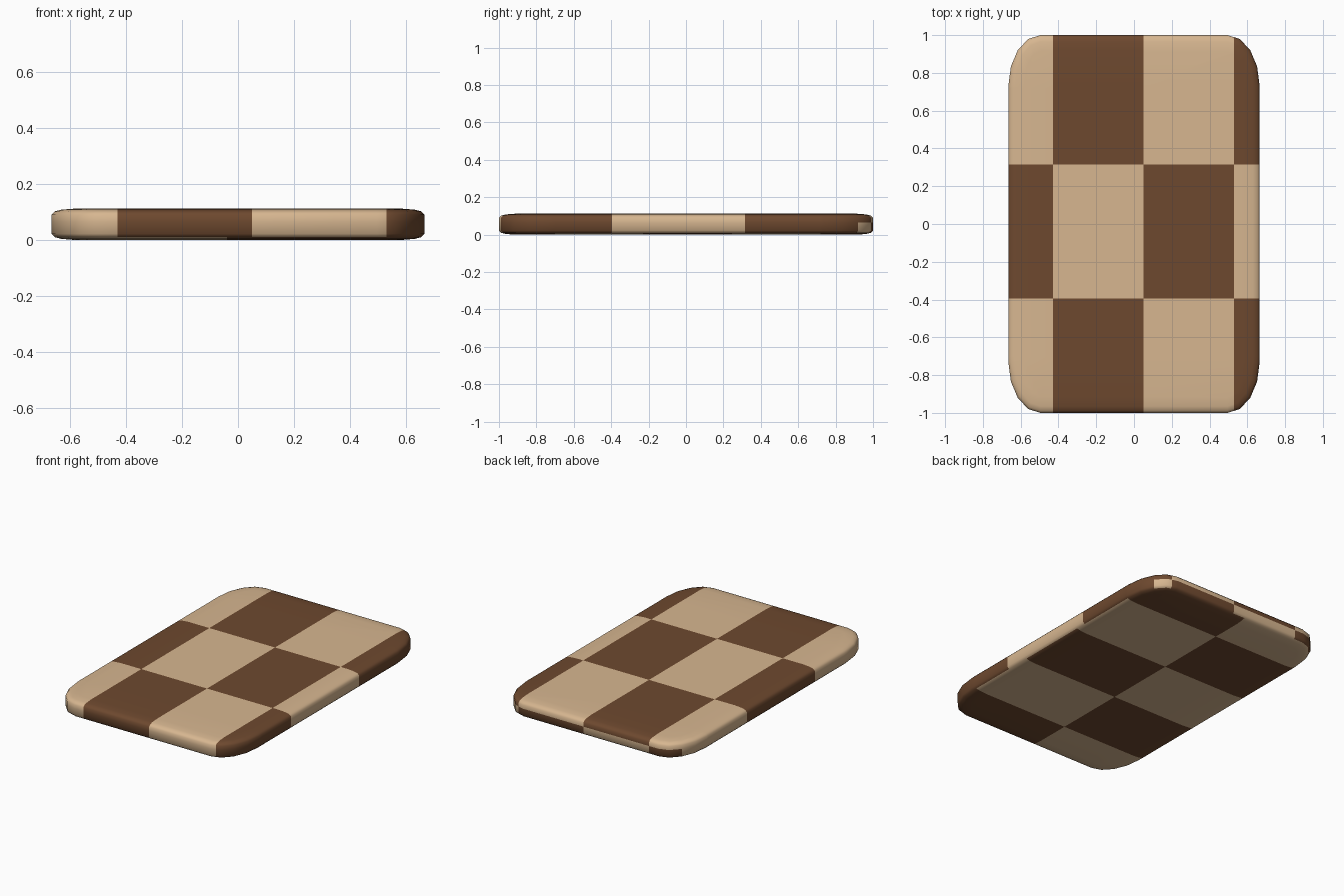
import bpy, bmesh, math
from mathutils import Vector

if "Cube" in bpy.data.objects:
    bpy.data.objects.remove(bpy.data.objects["Cube"])

HX, HY = 0.665, 1.0          # half width, half length
RX, RY = 0.17, 0.27          # corner radii
SEG = 4                      # segments per corner


def material(name, color):
    m = bpy.data.materials.new(name)
    m.diffuse_color = (*color, 1)
    m.use_nodes = True
    m.node_tree.nodes["Principled BSDF"].inputs["Base Color"].default_value = m.diffuse_color
    return m


# outline of the rounded slab, moved inwards by d
def outline(d, z):
    pts = []
    for sx, sy, start in ((1, 1, 0), (-1, 1, 90), (-1, -1, 180), (1, -1, 270)):
        for i in range(SEG + 1):
            a = math.radians(start + 90 * i / SEG)
            pts.append((sx * (HX - RX) + (RX - d) * math.cos(a),
                        sy * (HY - RY) + (RY - d) * math.sin(a), z))
    return pts


# softly rounded edge: (inset, height) from bottom to top
profile = [(0.085, 0.0), (0.035, 0.004), (0.012, 0.01), (0, 0.022),
           (0, 0.09), (0.012, 0.102), (0.035, 0.108), (0.085, 0.112)]

bm = bmesh.new()
rings = [[bm.verts.new(p) for p in outline(d, z)] for d, z in profile]
n = len(rings[0])
for lo, hi in zip(rings, rings[1:]):
    for i in range(n):
        j = (i + 1) % n
        bm.faces.new((lo[i], lo[j], hi[j], hi[i]))
bm.faces.new(rings[0][::-1])
bm.faces.new(rings[-1])
bm.normal_update()

# checker lines: upper set (top and walls) and the turned set underneath
TOP_X, TOP_Y = (-0.43, 0.05, 0.53), (-0.395, 0.315)
LOW_X, LOW_Y = (-0.04,), (-0.70, -0.23, 0.245, 0.72)
BACK_Z = 0.065


def cut(axis, values):
    for v in values:
        co, no = Vector((0, 0, 0)), Vector((0, 0, 0))
        co[axis], no[axis] = v, 1
        bmesh.ops.bisect_plane(bm, geom=bm.verts[:] + bm.edges[:] + bm.faces[:],
                               plane_co=co, plane_no=no)


cut(0, TOP_X + LOW_X)
cut(1, TOP_Y + LOW_Y)
cut(2, (BACK_Z,))
bm.normal_update()


def count(v, lines):
    return sum(v > l for l in lines)


# colour by tile parity; the lower back wall is swapped
for f in bm.faces:
    c = f.calc_center_median()
    if f.normal.z < -0.8:
        f.material_index = (count(c.x, LOW_X) + count(c.y, LOW_Y)) % 2
    else:
        k = count(c.x, TOP_X) + count(c.y, TOP_Y)
        if f.normal.y > 0.3 and c.y > 0.93 and c.z < BACK_Z:
            k += 1
        f.material_index = k % 2

mesh = bpy.data.meshes.new("checkered_board")
bm.to_mesh(mesh)
bm.free()
board = bpy.data.objects.new("checkered_board", mesh)
bpy.context.collection.objects.link(board)
mesh.materials.append(material("light wood", (0.68, 0.47, 0.28)))
mesh.materials.append(material("dark wood", (0.155, 0.066, 0.028)))

bpy.context.view_layer.objects.active = board
board.select_set(True)
bpy.ops.object.shade_smooth_by_angle(angle=math.radians(50))
